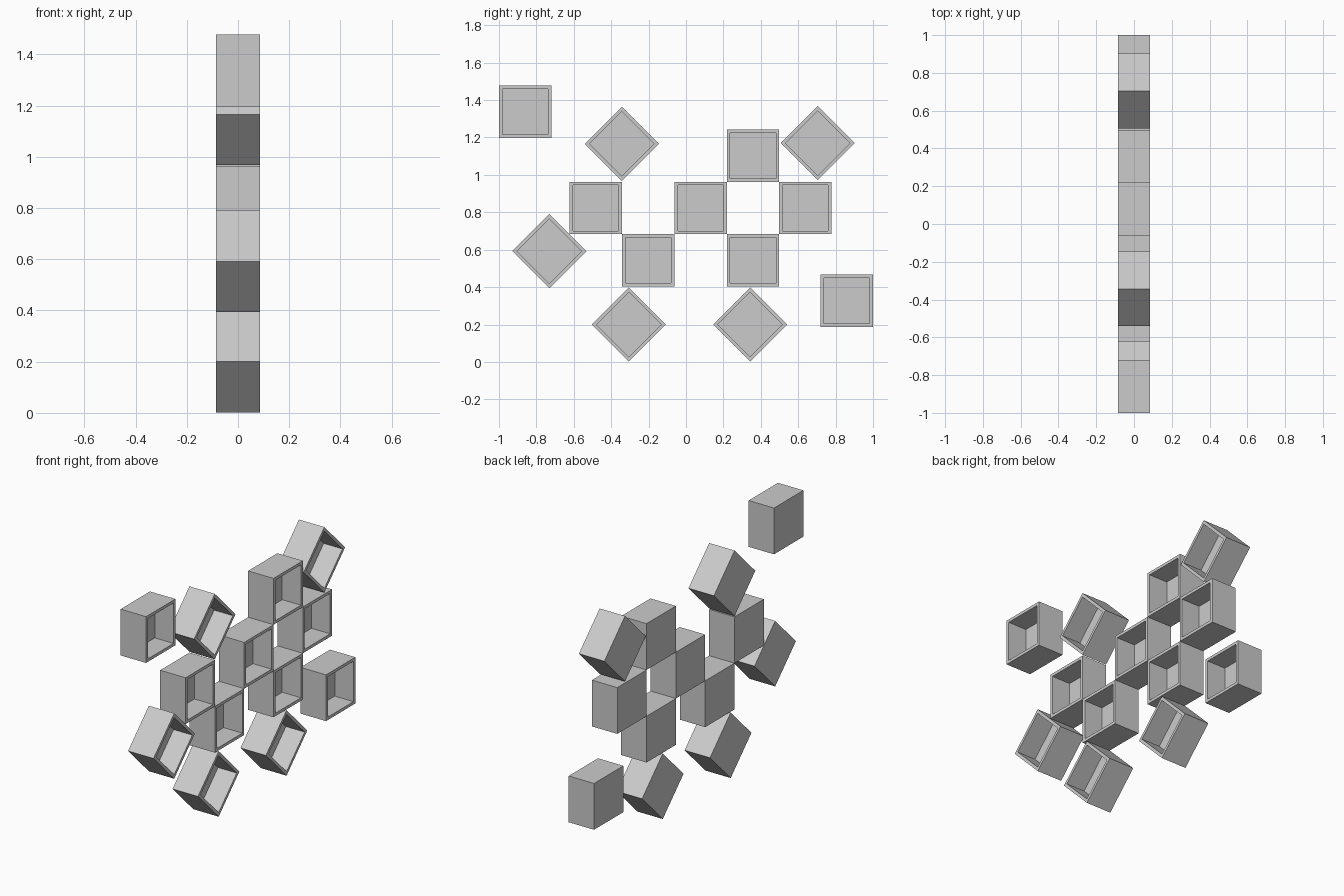
import bpy, bmesh
from math import radians
from mathutils import Matrix

if "Cube" in bpy.data.objects:
    bpy.data.objects.remove(bpy.data.objects["Cube"])

SIDE, DEPTH, WALL, RECESS = 0.28, 0.17, 0.018, 0.125


def cube_shelf(name, y, z, tilt=0):
    """Open-fronted box facing +x, tilted about the x axis."""
    bm = bmesh.new()
    bmesh.ops.create_cube(bm, size=1, matrix=Matrix.Diagonal((DEPTH, SIDE, SIDE, 1)))
    bm.normal_update()
    front = max(bm.faces, key=lambda f: f.normal.x)
    # rim of even thickness, then push the opening inwards
    bmesh.ops.inset_region(bm, faces=[front], thickness=WALL, use_even_offset=True)
    pocket = bmesh.ops.extrude_discrete_faces(bm, faces=[front])["faces"]
    bmesh.ops.translate(bm, verts=pocket[0].verts[:], vec=(-RECESS, 0, 0))
    bmesh.ops.recalc_face_normals(bm, faces=bm.faces[:])
    mesh = bpy.data.meshes.new(name)
    bm.to_mesh(mesh)
    bm.free()
    obj = bpy.data.objects.new(name, mesh)
    obj.location = (0, y, z)
    obj.rotation_euler.x = radians(tilt)
    bpy.context.collection.objects.link(obj)


# Upright cubes: checkerboard cluster plus two outliers
upright = [(-0.482, 0.823), (0.078, 0.823), (0.638, 0.823),
           (-0.202, 0.543), (0.358, 0.543), (0.358, 1.103),
           (-0.86, 1.337), (0.86, 0.328)]
for i, (y, z) in enumerate(upright, 1):
    cube_shelf(f"upright_cube_shelf_{i}", y, z)

# Cubes standing on a corner
tilted = [(-0.343, 1.166), (0.704, 1.17), (-0.731, 0.592),
          (-0.306, 0.2), (0.343, 0.2)]
for i, (y, z) in enumerate(tilted, 1):
    cube_shelf(f"diamond_cube_shelf_{i}", y, z, 45)
